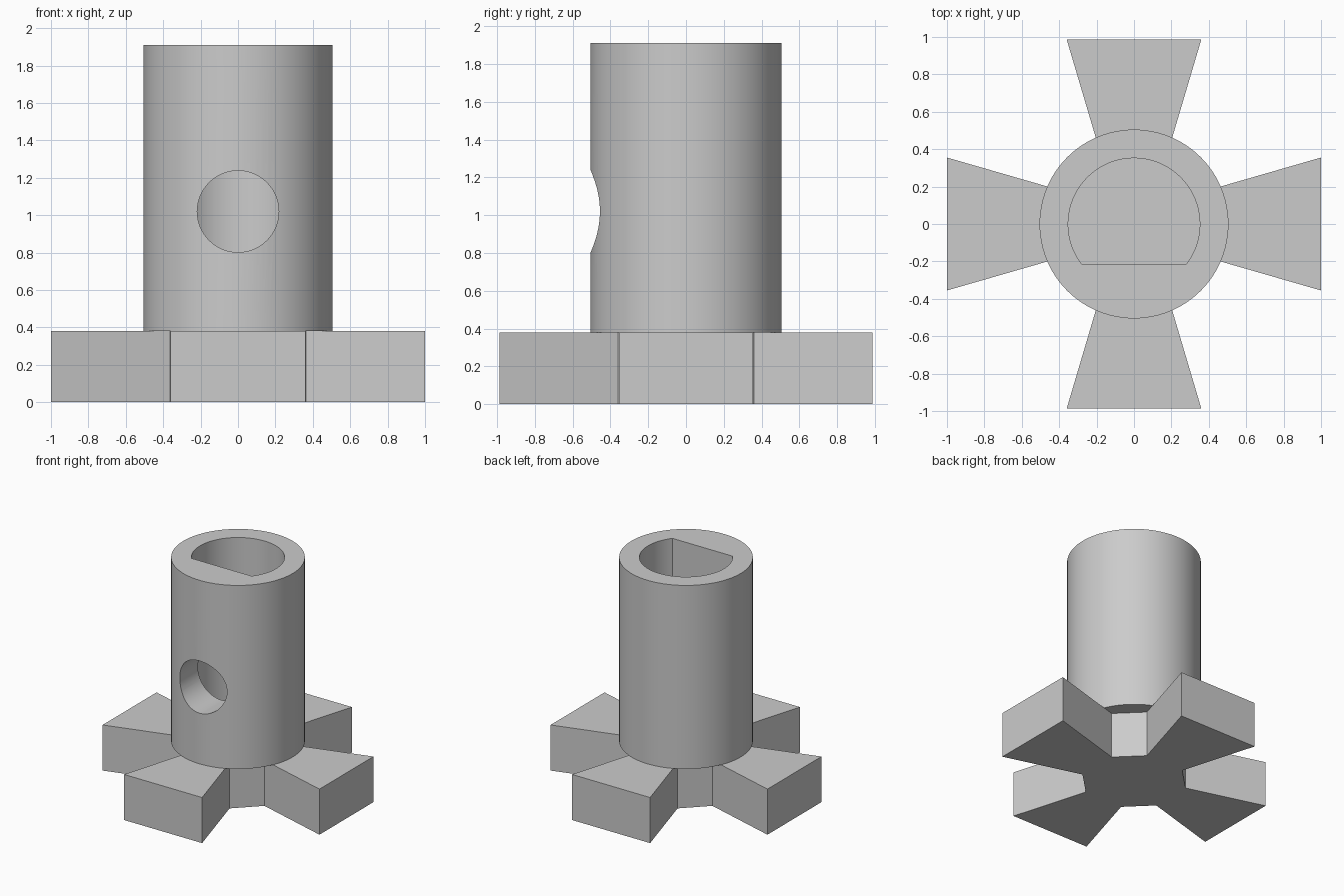
import bpy, bmesh
from math import pi, sin, cos, asin
from mathutils import Matrix

cube = bpy.data.objects.get("Cube")
if cube:
    bpy.data.objects.remove(cube, do_unlink=True)

grey = bpy.data.materials.new("plain grey")
grey.use_nodes = True
color = (0.6, 0.6, 0.6, 1)
grey.diffuse_color = color
grey.node_tree.nodes["Principled BSDF"].inputs["Base Color"].default_value = color

BASE_TOP, TOP = 0.38, 1.91
OUTER, BORE, FLAT_Y = 0.505, 0.352, -0.217


def prism(name, outline, z0, z1, matrix=Matrix()):
    """Extrude a counter-clockwise xy outline from z0 to z1."""
    bm = bmesh.new()
    low = bm.faces.new([bm.verts.new((x, y, z0)) for x, y in outline])
    up = bmesh.ops.extrude_face_region(bm, geom=[low], use_keep_orig=True)["geom"]
    verts = [v for v in up if isinstance(v, bmesh.types.BMVert)]
    bmesh.ops.translate(bm, vec=(0, 0, z1 - z0), verts=verts)
    bmesh.ops.recalc_face_normals(bm, faces=bm.faces[:])
    bm.transform(matrix)
    mesh = bpy.data.meshes.new(name)
    bm.to_mesh(mesh)
    bm.free()
    mesh.materials.append(grey)
    obj = bpy.data.objects.new(name, mesh)
    bpy.context.collection.objects.link(obj)
    return obj


def arc(radius, start, end, steps):
    angles = [start + (end - start) * i / steps for i in range(steps + 1)]
    return [(radius * cos(a), radius * sin(a)) for a in angles]


def cut(target, cutter):
    cutter.hide_render = True
    mod = target.modifiers.new("cut", "BOOLEAN")
    mod.operation, mod.solver, mod.object = "DIFFERENCE", "EXACT", cutter
    bpy.context.view_layer.objects.active = target
    bpy.ops.object.modifier_apply(modifier=mod.name)
    bpy.data.objects.remove(cutter, do_unlink=True)


# Cross-shaped base: four flared arms joined by short flat valleys
arm = [(0.364, -0.174), (1.0, -0.36), (1.0, 0.36), (0.364, 0.174)]
cross = []
for k in range(4):
    c, s = round(cos(k * pi / 2)), round(sin(k * pi / 2))
    cross += [(c * x - s * y, (s * x + c * y)) for x, y in arm]
cross = [(x, y * 0.987) for x, y in cross]
prism("cross_base", cross, 0, BASE_TOP)

# Upright tube
tube = prism("tube", arc(OUTER, 0, 2 * pi, 96)[:-1], BASE_TOP, TOP)

# D-shaped bore, flat towards the front
a = asin(FLAT_Y / BORE)
cut(tube, prism("bore_cutter", arc(BORE, a, pi - a, 72), BASE_TOP - 0.1, TOP + 0.1))

# Round screw hole through the front wall into the bore
to_front = Matrix.Translation((0, 0, 1.02)) @ Matrix.Rotation(pi / 2, 4, "X")
cut(tube, prism("hole_cutter", arc(0.218, 0, 2 * pi, 64)[:-1], 0.1, 0.8, to_front))

# Smooth the round walls, keep the edges sharp
bpy.ops.object.select_all(action="DESELECT")
tube.select_set(True)
bpy.context.view_layer.objects.active = tube
bpy.ops.object.shade_smooth_by_angle(angle=pi / 6)
